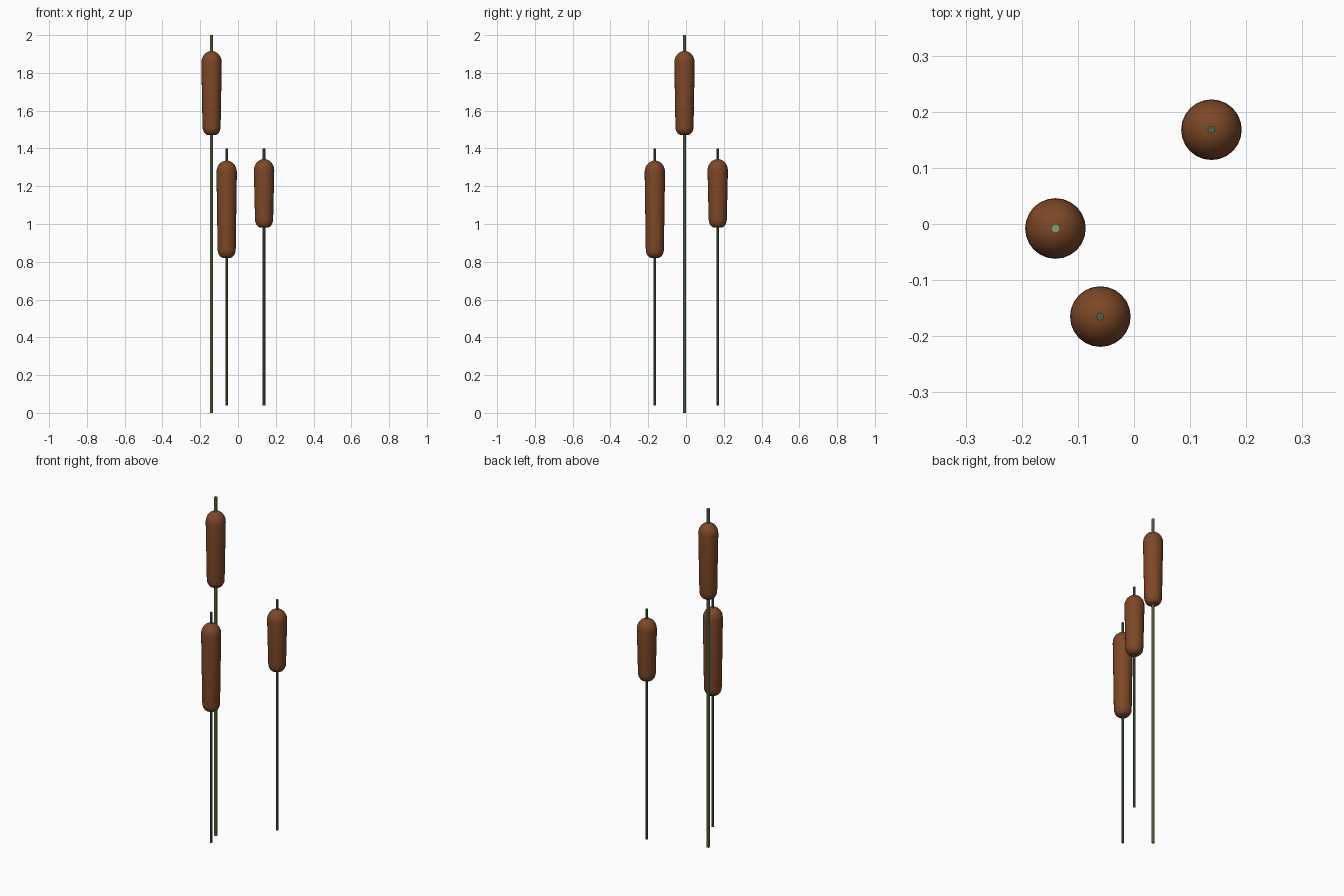
import bpy, bmesh, math

if "Cube" in bpy.data.objects:
    bpy.data.objects.remove(bpy.data.objects["Cube"])


def material(name, rgb):
    m = bpy.data.materials.new(name)
    m.diffuse_color = (*rgb, 1)
    m.use_nodes = True
    m.node_tree.nodes["Principled BSDF"].inputs["Base Color"].default_value = m.diffuse_color
    return m


brown = material("seed brown", (0.205, 0.064, 0.020))
light_green = material("light stem green", (0.22, 0.34, 0.15))
dark_green = material("dark stem green", (0.075, 0.125, 0.075))


def lathe(name, profile, x, y, mat, sides):
    """Revolve (radius, z) points around a vertical axis, closed at both ends."""
    bm = bmesh.new()
    rings = []
    for r, z in profile:
        rings.append([bm.verts.new((r * math.cos(2 * math.pi * i / sides),
                                    r * math.sin(2 * math.pi * i / sides), z))
                      for i in range(sides)])
    for a, b in zip(rings, rings[1:]):
        for i in range(sides):
            j = (i + 1) % sides
            bm.faces.new((a[i], a[j], b[j], b[i]))
    bm.faces.new(rings[0][::-1])
    bm.faces.new(rings[-1])
    mesh = bpy.data.meshes.new(name)
    bm.to_mesh(mesh)
    bm.free()
    mesh.materials.append(mat)
    ob = bpy.data.objects.new(name, mesh)
    ob.location = (x, y, 0)
    bpy.context.collection.objects.link(ob)
    bpy.ops.object.select_all(action='DESELECT')
    ob.select_set(True)
    bpy.context.view_layer.objects.active = ob
    bpy.ops.object.shade_smooth_by_angle(angle=math.radians(40))


def head_profile(z0, z1):
    """Tapered sausage: rounded shallow foot, rounder and wider top."""
    bottom, top, rb, rt = 0.045, 0.06, 0.048, 0.054
    pts = []
    for k in range(6):
        a = math.radians(12 + 78 * k / 5)
        pts.append((0.015 + (rb - 0.015) * math.sin(a), z0 + bottom * (1 - math.cos(a))))
    for k in range(7):
        a = math.radians(80 * k / 6)
        pts.append((rt * math.cos(a), z1 - top + top * math.sin(a) / math.sin(math.radians(80))))
    return pts


# Reeds: x, y, stem bottom, stem top, head bottom, head top, stem colour
reeds = {
    "tall": (-0.14, -0.008, 0.0, 2.0, 1.47, 1.915, light_green),
    "front": (-0.06, -0.165, 0.04, 1.40, 0.82, 1.335, dark_green),
    "back": (0.138, 0.168, 0.04, 1.40, 0.98, 1.343, dark_green),
}
for name, (x, y, s0, s1, h0, h1, green) in reeds.items():
    r = 0.0085 if name == "tall" else 0.007
    lathe(name + "_stem", [(r, s0), (r, s1)], x, y, green, 8)
    lathe(name + "_seed_head", head_profile(h0, h1), x, y, brown, 24)
